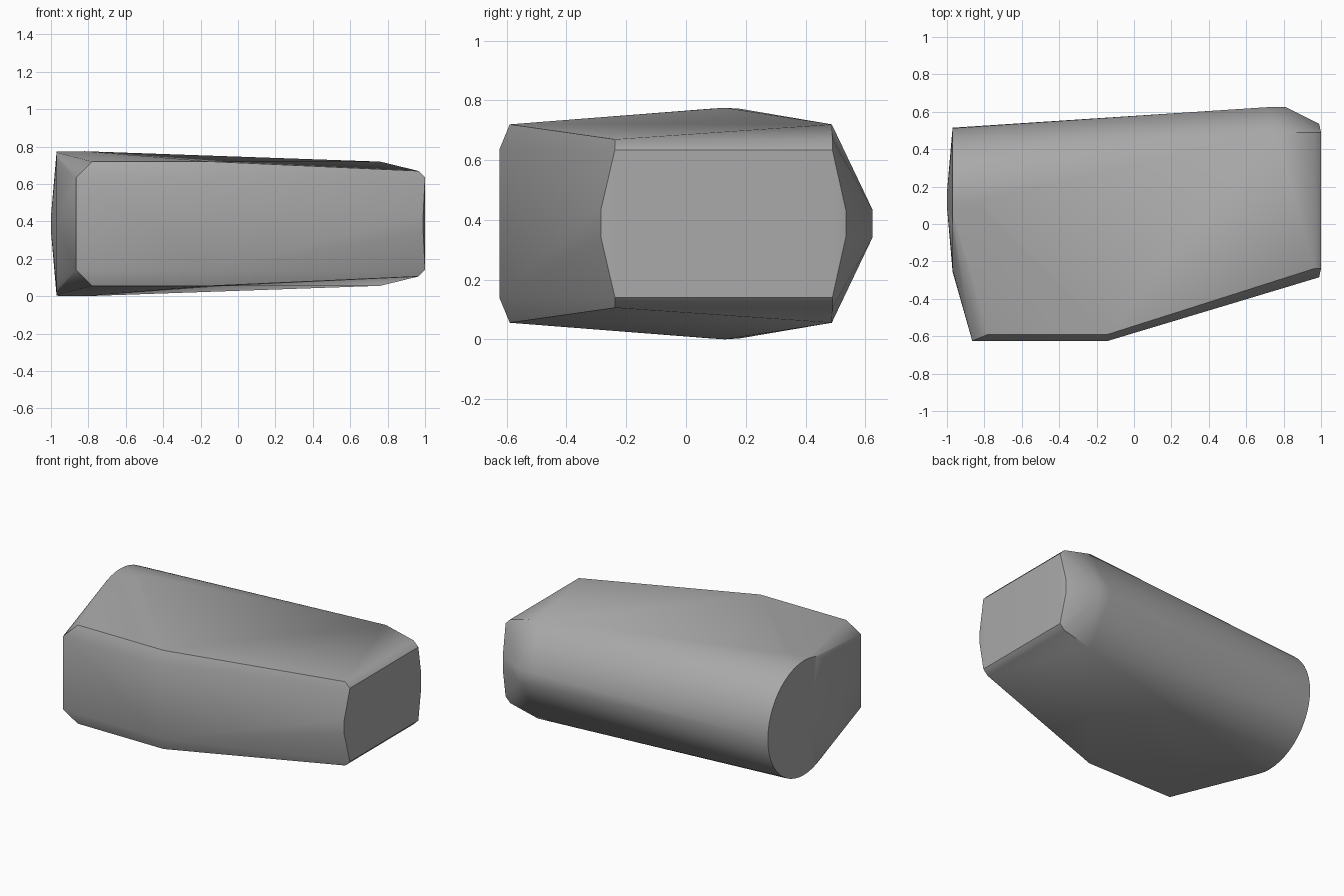
import bpy, bmesh
from math import cos, sin, tau, radians

cube = bpy.data.objects.get("Cube")
if cube:
    bpy.data.objects.remove(cube)

MID = 0.3875  # height of the horizontal symmetry plane

grey = bpy.data.materials.new("plain_grey")
grey.use_nodes = True
colour = (0.4, 0.4, 0.4, 1)
grey.diffuse_color = colour
grey.node_tree.nodes["Principled BSDF"].inputs["Base Color"].default_value = colour

bm = bmesh.new()


def ring(x, y, radius, count=48):
    """Circle of points facing along x."""
    for i in range(count):
        a = tau * i / count
        bm.verts.new((x, y + radius * cos(a), MID + radius * sin(a)))


def pair(x, y, half):
    """Two points mirrored above and below the middle."""
    for s in (-1, 1):
        bm.verts.new((x, y, MID + s * half))


# Round end with a shallow domed cap
ring(-0.97, 0.13, 0.385)
ring(-0.82, 0.13, 0.3875)
ring(-1.0, 0.13, 0.04, 12)

# Front wall and its chamfered rims
for x, y, half in [(-0.865, -0.625, 0.247), (-0.14, -0.625, 0.247),
                   (-0.78, -0.59, 0.332), (-0.14, -0.59, 0.332)]:
    pair(x, y, half)

# Narrow end: face corners, bevel and bulging sides
for x, y, half in [(1.0, -0.238, 0.247), (1.0, 0.49, 0.247),
                   (0.965, -0.238, 0.282), (0.965, 0.49, 0.282),
                   (0.99, -0.285, 0.045), (0.99, 0.535, 0.045)]:
    pair(x, y, half)

# Back: top corner and ridge
for x, y, half in [(0.76, 0.488, 0.332), (0.72, 0.625, 0.045), (0.81, 0.625, 0.045)]:
    pair(x, y, half)

# Wrap everything in one convex shell
hull = bmesh.ops.convex_hull(bm, input=bm.verts[:])
inner = {g for g in hull["geom_interior"] + hull["geom_unused"]
         if isinstance(g, bmesh.types.BMVert)}
bmesh.ops.delete(bm, geom=list(inner), context="VERTS")
bmesh.ops.dissolve_limit(bm, angle_limit=radians(0.5), verts=bm.verts[:], edges=bm.edges[:])
bmesh.ops.recalc_face_normals(bm, faces=bm.faces[:])

mesh = bpy.data.meshes.new("faceted_body")
bm.to_mesh(mesh)
bm.free()
mesh.materials.append(grey)
body = bpy.data.objects.new("faceted_body", mesh)
bpy.context.collection.objects.link(body)

bpy.ops.object.select_all(action="DESELECT")
body.select_set(True)
bpy.context.view_layer.objects.active = body
bpy.ops.object.shade_smooth_by_angle(angle=radians(35))
